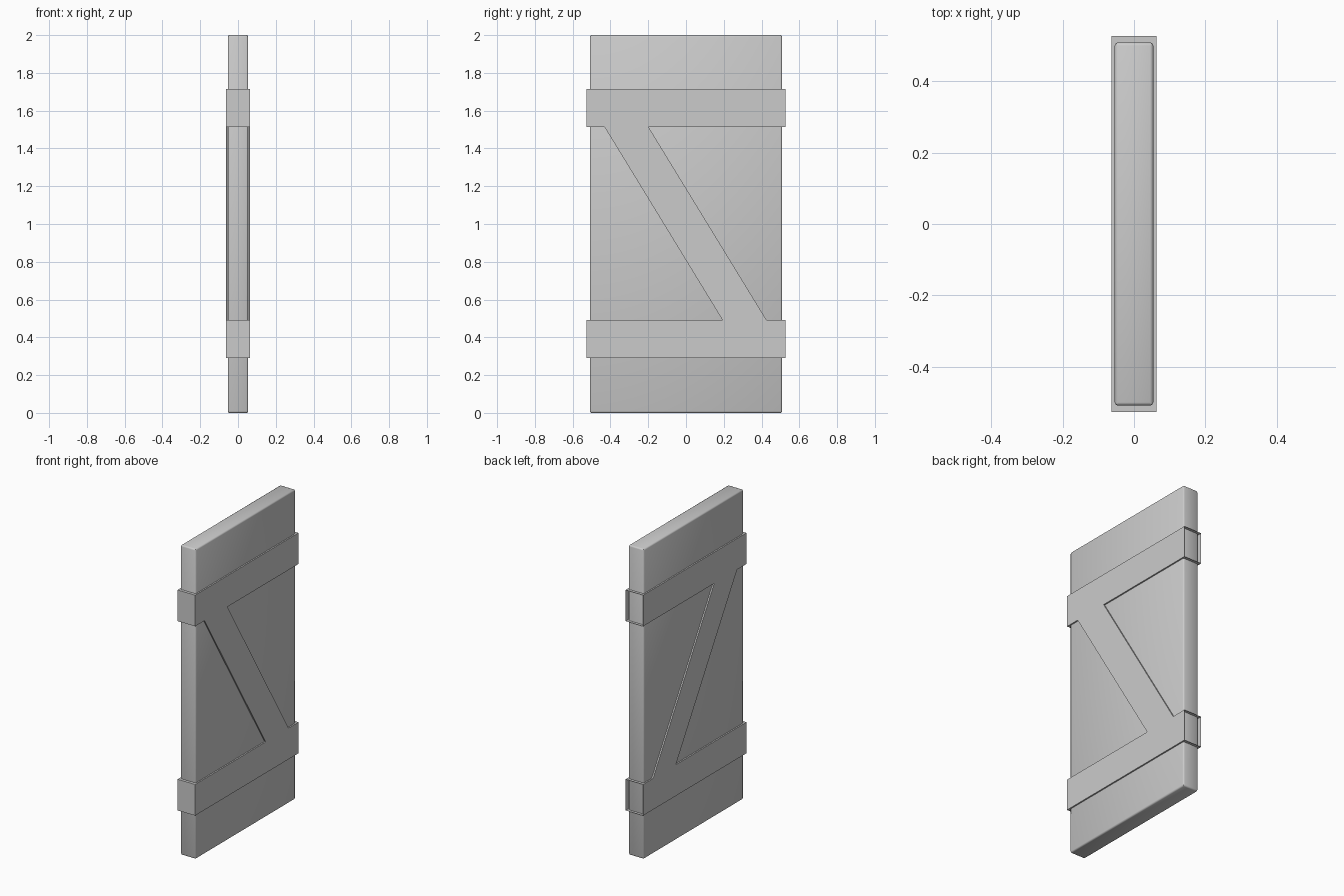
import bpy, bmesh
from mathutils import Vector

if "Cube" in bpy.data.objects:
    bpy.data.objects.remove(bpy.data.objects["Cube"])


def finish(bm, name):
    bmesh.ops.recalc_face_normals(bm, faces=bm.faces)
    mesh = bpy.data.meshes.new(name)
    bm.to_mesh(mesh)
    bm.free()
    ob = bpy.data.objects.new(name, mesh)
    bpy.context.collection.objects.link(ob)
    return ob


# Door slab with softly rounded edges
bm = bmesh.new()
bmesh.ops.create_cube(bm, size=1)
bmesh.ops.scale(bm, vec=(0.108, 1.018, 2.0), verts=bm.verts)
bmesh.ops.translate(bm, vec=(0, 0, 1), verts=bm.verts)
bmesh.ops.bevel(bm, geom=bm.edges[:], offset=0.009, segments=2,
                profile=0.5, affect='EDGES')
slab = finish(bm, "door_slab")
bpy.context.view_layer.objects.active = slab
slab.select_set(True)
bpy.ops.object.shade_smooth_by_angle(angle=0.8)

# Z-shaped frame: two cross bands and a diagonal brace wrapped round the slab
END, HALF = 0.527, 0.063
outline = [(-END, 1.714), (END, 1.714), (END, 1.513), (-0.198, 1.513),
           (0.426, 0.492), (END, 0.492), (END, 0.291), (-END, 0.291),
           (-END, 0.492), (0.193, 0.492), (-0.431, 1.513), (-END, 1.513)]
bm = bmesh.new()
face = bm.faces.new([bm.verts.new((-HALF, y, z)) for y, z in outline])
ext = bmesh.ops.extrude_face_region(bm, geom=[face], use_keep_orig=True)
moved = [v for v in ext["geom"] if isinstance(v, bmesh.types.BMVert)]
bmesh.ops.translate(bm, vec=(2 * HALF, 0, 0), verts=moved)
bmesh.ops.recalc_face_normals(bm, faces=bm.faces)

# The band ends on the back edge are open sleeves
back = [f for f in bm.faces if f.normal.dot(Vector((0, 1, 0))) > 0.99]
bmesh.ops.delete(bm, geom=back, context='FACES_ONLY')
bmesh.ops.triangulate(bm, faces=[f for f in bm.faces if len(f.verts) > 4])
finish(bm, "z_brace")
